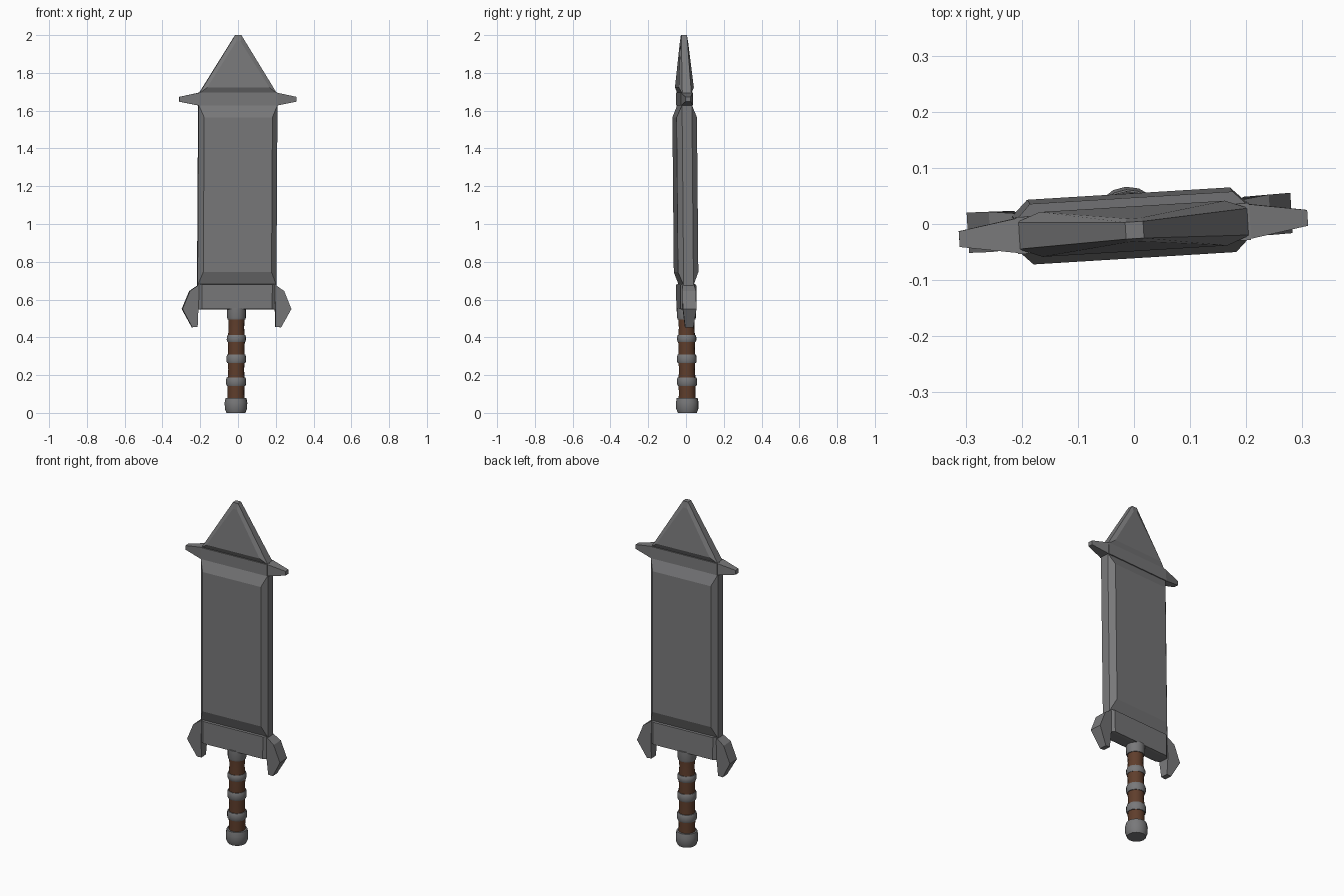
import bpy, bmesh, math
from mathutils import Matrix

if "Cube" in bpy.data.objects:
    bpy.data.objects.remove(bpy.data.objects["Cube"])

def material(name, rgb):
    m = bpy.data.materials.new(name)
    m.diffuse_color = (*rgb, 1)
    m.use_nodes = True
    m.node_tree.nodes["Principled BSDF"].inputs["Base Color"].default_value = m.diffuse_color
    return m

STEEL = material("steel grey", (0.19, 0.19, 0.195))
LEATHER = material("leather brown", (0.115, 0.048, 0.025))

# The whole sword is turned a little about z and leans very slightly
TURN = Matrix.Rotation(math.radians(3.5), 4, 'Z')
LEAN = Matrix(((1, 0, 0.006, -0.011), (0, 1, -0.009, 0.007), (0, 0, 1, 0), (0, 0, 0, 1)))
POSE = LEAN @ TURN

def finish(bm, name, mat):
    bmesh.ops.recalc_face_normals(bm, faces=bm.faces)
    bm.transform(POSE)
    me = bpy.data.meshes.new(name)
    bm.to_mesh(me)
    bm.free()
    me.materials.append(mat)
    ob = bpy.data.objects.new(name, me)
    bpy.context.collection.objects.link(ob)
    return ob

def slab(name, outer, inner=None, side=1):
    """Plate facing -y from (x, z, half thickness) outlines; inner is the raised face."""
    bm = bmesh.new()
    half = [inner, outer] if inner else [outer]
    rings = [[bm.verts.new((x * side, -t, z)) for x, z, t in r] for r in half]
    rings += [[bm.verts.new((x * side, t, z)) for x, z, t in r] for r in reversed(half)]
    n = len(outer)
    for a, b in zip(rings, rings[1:]):
        for i in range(n):
            j = (i + 1) % n
            bm.faces.new((a[i], a[j], b[j], b[i]))
    bm.faces.new(rings[0])
    bm.faces.new(rings[-1])
    return finish(bm, name, STEEL)

def trapezoid(w0, z0, t0, w1, z1, t1):
    return [(-w0, z0, t0), (w0, z0, t0), (w1, z1, t1), (-w1, z1, t1)]

def lathe(name, profile, mat, n=16):
    bm = bmesh.new()
    rings = [[bm.verts.new((r * math.cos(2 * math.pi * i / n), r * math.sin(2 * math.pi * i / n), z))
              for i in range(n)] for r, z in profile]
    for a, b in zip(rings, rings[1:]):
        for i in range(n):
            j = (i + 1) % n
            bm.faces.new((a[i], a[j], b[j], b[i]))
    bm.faces.new(rings[0])
    bm.faces.new(rings[-1])
    ob = finish(bm, name, mat)
    bpy.ops.object.select_all(action='DESELECT')
    ob.select_set(True)
    bpy.context.view_layer.objects.active = ob
    bpy.ops.object.shade_smooth_by_angle(angle=math.radians(30))

# Blade with bevelled border
slab("blade", trapezoid(0.209, 0.675, 0.026, 0.209, 1.63, 0.026),
     trapezoid(0.181, 0.745, 0.054, 0.181, 1.565, 0.054))

# Pointed tip
slab("blade_tip", trapezoid(0.207, 1.69, 0.024, 0.016, 2.0, 0.015),
     trapezoid(0.165, 1.723, 0.04, 0.012, 1.965, 0.021))

# Upper cross bar and its tapered spikes
slab("upper_bar", trapezoid(0.208, 1.627, 0.033, 0.208, 1.695, 0.033))
for s, label in ((-1, "left"), (1, "right")):
    slab("upper_spike_" + label, [(0.207, 1.627, 0.031), (0.311, 1.648, 0.014),
                                  (0.311, 1.673, 0.014), (0.207, 1.695, 0.031)], side=s)

# Lower guard and its hooked horns
slab("lower_guard", trapezoid(0.205, 0.548, 0.026, 0.207, 0.682, 0.026),
     trapezoid(0.185, 0.55, 0.042, 0.187, 0.68, 0.042))
for s, label in ((-1, "left"), (1, "right")):
    slab("guard_horn_" + label, [(0.2, 0.68, 0.03), (0.25, 0.645, 0.036), (0.289, 0.55, 0.036),
                                 (0.236, 0.453, 0.022), (0.207, 0.455, 0.022), (0.204, 0.56, 0.034)], side=s)

# Leather grip, slightly pinched between the rings
lathe("grip", [(0.046, 0.05), (0.044, 0.11), (0.046, 0.165), (0.042, 0.23), (0.046, 0.287),
               (0.043, 0.34), (0.046, 0.39), (0.041, 0.45), (0.044, 0.52)], LEATHER)

# Metal rings and collar
for k, (z0, z1, r) in enumerate(((0.143, 0.188, 0.053), (0.263, 0.308, 0.052), (0.375, 0.412, 0.051))):
    lathe("grip_ring_%d" % (k + 1), [(r - 0.004, z0), (r, z0 + 0.01), (r, z1 - 0.01), (r - 0.004, z1)], STEEL)
lathe("grip_collar", [(0.047, 0.495), (0.05, 0.505), (0.05, 0.555)], STEEL)

# Pommel
lathe("pommel", [(0.05, 0.0), (0.059, 0.022), (0.06, 0.055), (0.055, 0.08)], STEEL)
